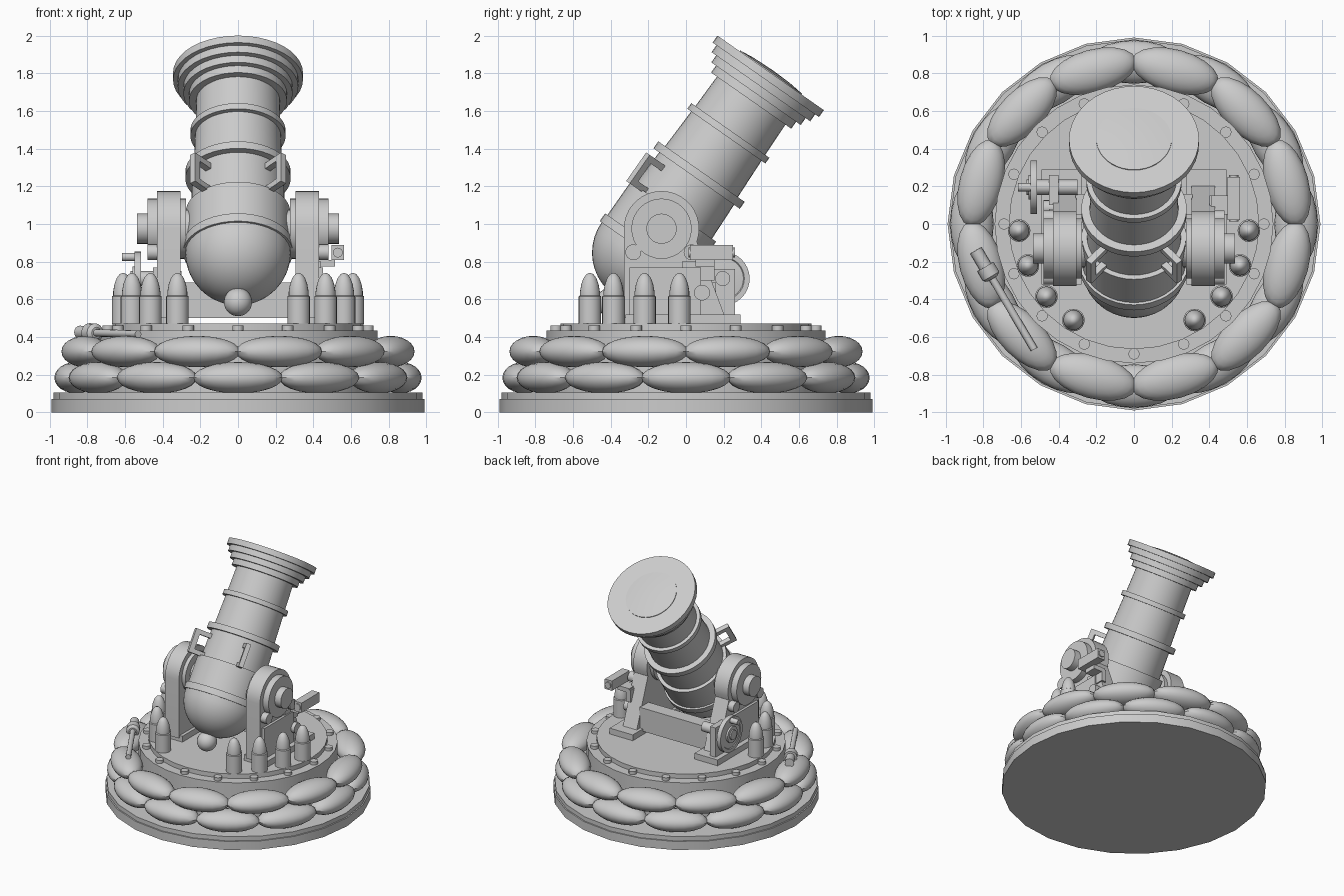
import bpy, bmesh
from math import sin, cos, pi, radians
from mathutils import Matrix, Vector

if "Cube" in bpy.data.objects:
    bpy.data.objects.remove(bpy.data.objects["Cube"])

T, R = Matrix.Translation, Matrix.Rotation


def finish(name, bm, matrix=Matrix(), angle=32):
    bmesh.ops.transform(bm, matrix=matrix, verts=bm.verts)
    bmesh.ops.recalc_face_normals(bm, faces=bm.faces)
    me = bpy.data.meshes.new(name)
    bm.to_mesh(me)
    bm.free()
    me.polygons.foreach_set("use_smooth", [True] * len(me.polygons))
    me.set_sharp_from_angle(angle=radians(angle))
    ob = bpy.data.objects.new(name, me)
    bpy.context.collection.objects.link(ob)
    return ob


def lathe(name, profile, matrix=Matrix(), segs=32):
    """Revolve (radius, height) points about local z; open ends get capped."""
    bm = bmesh.new()
    rings = []
    for r, h in profile:
        if r < 1e-5:
            rings.append([bm.verts.new((0, 0, h))])
        else:
            rings.append([bm.verts.new((r * cos(2 * pi * i / segs), r * sin(2 * pi * i / segs), h))
                          for i in range(segs)])
    for a, b in zip(rings, rings[1:]):
        for i in range(segs):
            j = (i + 1) % segs
            if len(a) == 1:
                bm.faces.new((a[0], b[i], b[j]))
            elif len(b) == 1:
                bm.faces.new((a[i], a[j], b[0]))
            else:
                bm.faces.new((a[i], a[j], b[j], b[i]))
    for ring in (rings[0], rings[-1]):
        if len(ring) > 1:
            bm.faces.new(ring)
    return finish(name, bm, matrix)


def cyl(name, r, h0, h1, matrix=Matrix(), segs=24):
    return lathe(name, [(r, h0), (r, h1)], matrix, segs)


def box(name, lo, hi, matrix=Matrix()):
    lo, hi = Vector(lo), Vector(hi)
    bm = bmesh.new()
    bmesh.ops.create_cube(bm, size=1)
    return finish(name, bm, matrix @ T((lo + hi) / 2) @ Matrix.Diagonal((*(hi - lo), 1)))


def mbox(name, s, lo, hi):
    """Box given for the +x side, placed on side s."""
    xs = sorted((s * lo[0], s * hi[0]))
    return box(name, (xs[0], *lo[1:]), (xs[1], *hi[1:]))


def along_x(s, y, z):
    return T((0, y, z)) @ R(s * pi / 2, 4, 'Y')


# Stepped round base and turntable
lathe("ground_base", [(.99, 0), (.99, .07), (.98, .07), (.98, .105)], segs=24)
lathe("turntable", [(.74, .1), (.74, .435), (.665, .435), (.665, .472)], segs=32)
for i in range(16):
    a = 2 * pi * i / 16
    cyl("turntable_bolt", .03, .43, .46, T((.69 * cos(a), .69 * sin(a), 0)), 12)

# Two staggered rows of sandbags
for row, (rad, z, off) in enumerate([(.86, .184, 0), (.84, .323, 15)]):
    for i in range(12):
        a = radians(off + 30 * i)
        bm = bmesh.new()
        bmesh.ops.create_uvsphere(bm, u_segments=20, v_segments=12, radius=1)
        finish("sandbag_row_%d" % (row + 1), bm,
               R(a, 4, 'Z') @ T((rad, 0, z)) @ Matrix.Diagonal((.115, .237, .083, 1)))

# Barrel, turned about its tilted axis with the trunnion as origin
PY, PZ = -.13, .975
axis = T((0, PY, PZ)) @ R(radians(-35), 4, 'X')
breech = [(.28 * sin(a), -.155 - .28 * cos(a)) for a in [pi / 2 * i / 10 for i in range(11)]]
lathe("barrel", breech + [
    (.292, -.155), (.292, -.105), (.277, -.105), (.277, .11), (.25, .11), (.243, .325),
    (.28, .325), (.28, .37), (.236, .37), (.228, .6), (.253, .6), (.253, .637), (.226, .637),
    (.222, .83), (.26, .83), (.26, .875), (.29, .875), (.29, .92), (.32, .92), (.32, .965),
    (.345, .965), (.345, 1.01), (.2, 1.01)], axis, 40)
lathe("muzzle_plug", [(.2, .99), (.2, 1.015), (.12, 1.024), (0, 1.028)], axis, 40)
bm = bmesh.new()
bmesh.ops.create_uvsphere(bm, u_segments=24, v_segments=14, radius=.075)
finish("breech_knob", bm, axis @ T((0, 0, -.475)))
cyl("knob_neck", .045, -.47, -.4, axis)

# Carriage, mirrored on both sides
for s in (-1, 1):
    # lifting handle
    m = axis @ R(s * radians(40), 4, 'Z')
    box("lifting_handle_bar", (-.018, -.375, .1), (.018, -.335, .285), m)
    for t in (.1, .25):
        box("lifting_handle_post", (-.018, -.34, t), (.018, -.23, t + .035), m)
    # cheek plate with rounded top and sloping rear edge
    pts = [(PY + .2 * cos(a), PZ + .2 * sin(a))
           for a in [radians(-20 + 200 * i / 20) for i in range(21)]]
    pts += [(-.33, .5), (.21, .5)]
    bm = bmesh.new()
    f = bm.faces.new([bm.verts.new((s * .305, y, z)) for y, z in pts])
    ext = bmesh.ops.extrude_face_region(bm, geom=[f])
    bmesh.ops.translate(bm, vec=(s * .125, 0, 0),
                        verts=[v for v in ext['geom'] if isinstance(v, bmesh.types.BMVert)])
    finish("carriage_cheek", bm)
    # trunnion discs
    lathe("trunnion", [(.1, .2), (.1, .275), (.16, .275), (.16, .48), (.08, .48), (.08, .535)],
          along_x(s, PY, PZ), 32)
    # foot, side panel and bolts
    mbox("cheek_foot", s, (.28, -.32, .465), (.49, .29, .52))
    mbox("cheek_side_panel", s, (.42, -.3, .52), (.45, .08, .77))
    for y, z in ((-.28, .85), (.03, .85), (.085, .635)):
        cyl("cheek_bolt", .042, .4, .48, along_x(s, y, z), 16)

    # row of shells standing on the turntable
    for x, y in ((.61, -.035), (.563, -.22), (.465, -.385), (.322, -.51)):
        lathe("shell", [(.06, .47), (.06, .615), (.053, .62), (.053, .64), (.046, .68),
                        (.034, .713), (.018, .734), (0, .741)], T((s * x, y, 0)), 20)

# Cross beam between the cheeks
box("cross_beam", (-.31, .05, .5), (.31, .16, .69))

# Elevation wheel on the left
wheel = along_x(-1, .195, .71)
cyl("wheel_axle", .04, .3, .57, wheel, 16)
lathe("elevation_wheel", [(.06, .515), (.11, .52), (.115, .515), (.143, .515), (.143, .55),
                          (.115, .55), (.11, .545), (.065, .545), (.065, .56)], wheel, 32)
cyl("wheel_handle", .022, .52, .615, along_x(-1, .195, .825), 16)
box("axle_bracket", (-.45, .1, .52), (-.4, .26, .76))

# Sight on the right
box("sight_body", (.497, .02, .808), (.563, .25, .888))
cyl("sight_lens", .026, .012, .26, T((.53, 0, .848)) @ R(-pi / 2, 4, 'X'), 16)
box("sight_bracket", (.41, .05, .775), (.515, .15, .81))
box("sight_bracket_arm", (.4, -.02, .7), (.44, .15, .8))

# Rammer lying on the sandbags at the left
p, q = Vector((-.84, -.14, .425)), Vector((-.53, -.665, .415))
rod = T(p) @ (q - p).to_track_quat('Z', 'Y').to_matrix().to_4x4()
cyl("rammer_shaft", .02, .12, (q - p).length, rod, 12)
lathe("rammer_head", [(.035, 0), (.035, .1), (.05, .1), (.05, .16), (.03, .175)], rod, 16)
